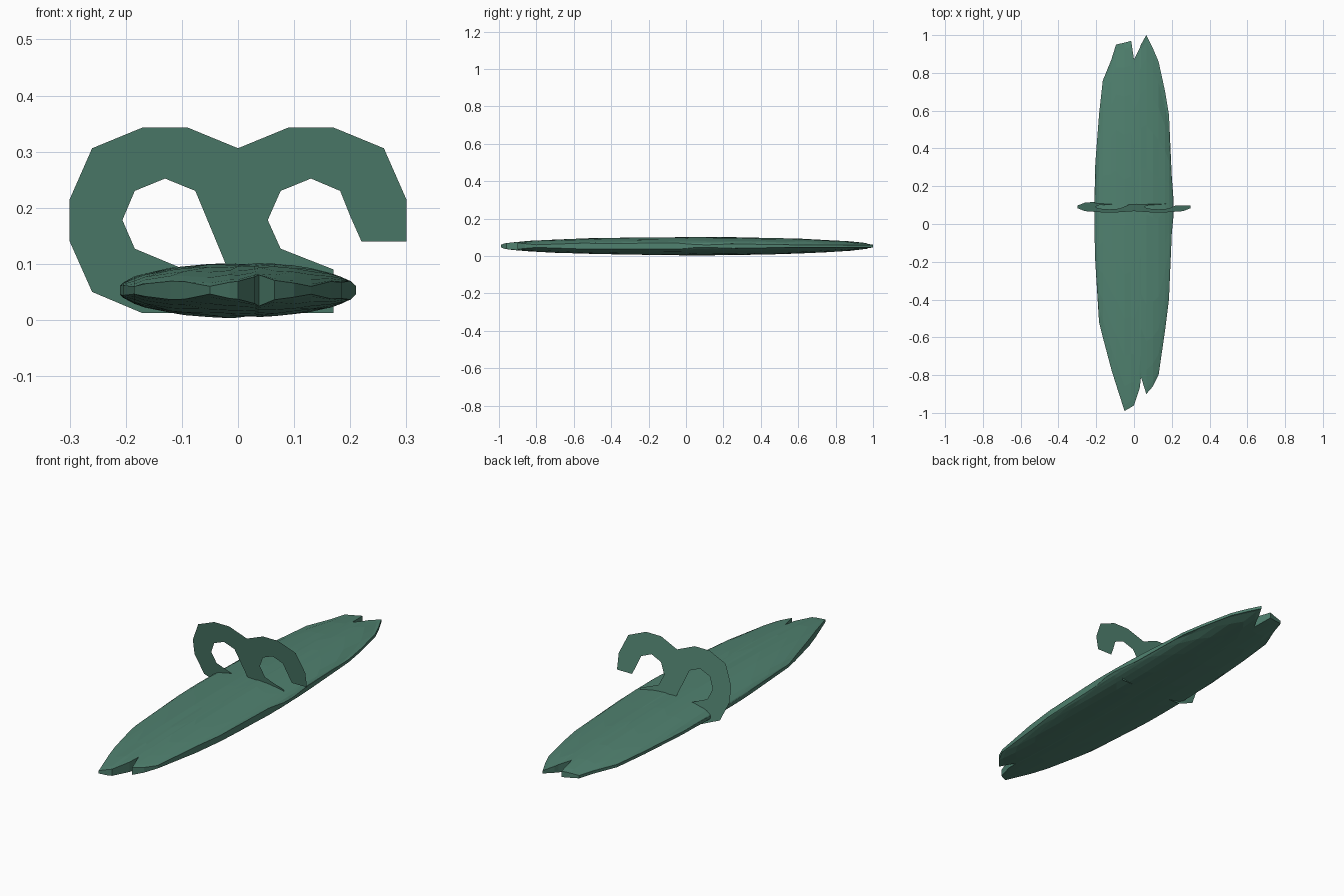
import bpy, math, random

if "Cube" in bpy.data.objects:
    bpy.data.objects.remove(bpy.data.objects["Cube"])

random.seed(4)
green = bpy.data.materials.new("green")
green.diffuse_color = (0.08, 0.22, 0.16, 1)
green.use_nodes = True
green.node_tree.nodes["Principled BSDF"].inputs["Base Color"].default_value = green.diffuse_color


def make_object(name, verts, faces):
    mesh = bpy.data.meshes.new(name)
    mesh.from_pydata(verts, [], faces)
    mesh.update()
    mesh.materials.append(green)
    obj = bpy.data.objects.new(name, mesh)
    bpy.context.collection.objects.link(obj)
    return obj


# Long lens-shaped body: lengthwise strips (x, front end y, back end y) with split tips
strips = [(-0.21, -0.02, 0.1), (-0.205, -0.2, 0.32), (-0.185, -0.52, 0.58),
          (-0.165, -0.6, 0.76), (-0.12, -0.77, 0.87), (-0.095, -0.85, 0.95),
          (-0.05, -0.99, 0.96), (-0.015, -0.97, 0.97), (0.0, -0.96, 0.87),
          (0.03, -0.87, 0.93), (0.037, -0.81, 0.95), (0.065, -0.9, 1.0),
          (0.10, -0.86, 0.93), (0.13, -0.8, 0.86), (0.165, -0.56, 0.7),
          (0.185, -0.4, 0.58), (0.2, -0.05, 0.25), (0.21, 0.05, 0.12)]
ROWS = 12
MID = 0.053


def half_height(x, y):
    return 0.049 * math.sqrt(max(0.02, 1 - (x / 0.213) ** 2 - (y / 1.02) ** 2))


verts, faces = [], []
for side in (1, -1):
    for x, y0, y1 in strips:
        for r in range(ROWS + 1):
            t = 0.5 - 0.5 * math.cos(math.pi * r / ROWS)
            y = y0 + (y1 - y0) * t
            h = half_height(x, y) * random.uniform(0.95, 1.02)
            verts.append((x, y, MID + side * h))

n, w = len(strips), ROWS + 1
under = n * w
for c in range(n - 1):
    for r in range(ROWS):
        a, b = c * w + r, (c + 1) * w + r
        faces.append((a, b, b + 1, a + 1))
        faces.append((under + a, under + a + 1, under + b + 1, under + b))
    # end walls
    a, b = c * w, (c + 1) * w
    faces.append((a, under + a, under + b, b))
    a, b = a + ROWS, b + ROWS
    faces.append((b, under + b, under + a, a))
# side walls
for r in range(ROWS):
    faces.append((r, r + 1, under + r + 1, under + r))
    a = (n - 1) * w + r
    faces.append((a + 1, a, under + a, under + a + 1))
make_object("body", verts, faces)

# Thin curled sheet through the body, leaning forward: three bands of quads (x, z)
left_outer = [(0, 0.306), (-0.09, 0.343), (-0.17, 0.343), (-0.26, 0.306),
              (-0.30, 0.215), (-0.30, 0.14), (-0.26, 0.05), (-0.17, 0.012),
              (-0.09, 0.012)]
left_inner = [(-0.076, 0.23), (-0.076, 0.23), (-0.13, 0.252), (-0.184, 0.23),
              (-0.206, 0.178), (-0.206, 0.178), (-0.184, 0.127), (-0.10, 0.092),
              (-0.02, 0.095)]
right_outer = [(0, 0.306), (0.09, 0.343), (0.17, 0.343), (0.26, 0.306),
               (0.30, 0.215), (0.30, 0.14)]
right_inner = [(0.053, 0.178), (0.076, 0.23), (0.13, 0.252), (0.182, 0.23),
               (0.20, 0.185), (0.22, 0.14)]
stem_left = [(0, 0.306), (-0.076, 0.23), (-0.02, 0.095), (-0.02, 0.05), (0.09, 0.012)]
stem_right = [(0.076, 0.23), (0.053, 0.178), (0.076, 0.127), (0.17, 0.09), (0.17, 0.012)]

verts, faces = [], []


def band(first, second):
    for i in range(len(first) - 1):
        loop = []
        for p in (first[i], first[i + 1], second[i + 1], second[i]):
            if p not in loop:
                loop.append(p)
        start = len(verts)
        verts.extend((x, 0.122 - 0.176 * z, z) for x, z in loop)
        faces.append(tuple(range(start, start + len(loop))))


band(left_outer, left_inner)
band(right_inner, right_outer)
band(stem_left, stem_right)
band([(-0.09, 0.012), (-0.02, 0.095)], [(0.09, 0.012), (-0.02, 0.05)])
make_object("curled_sheet", verts, faces)
